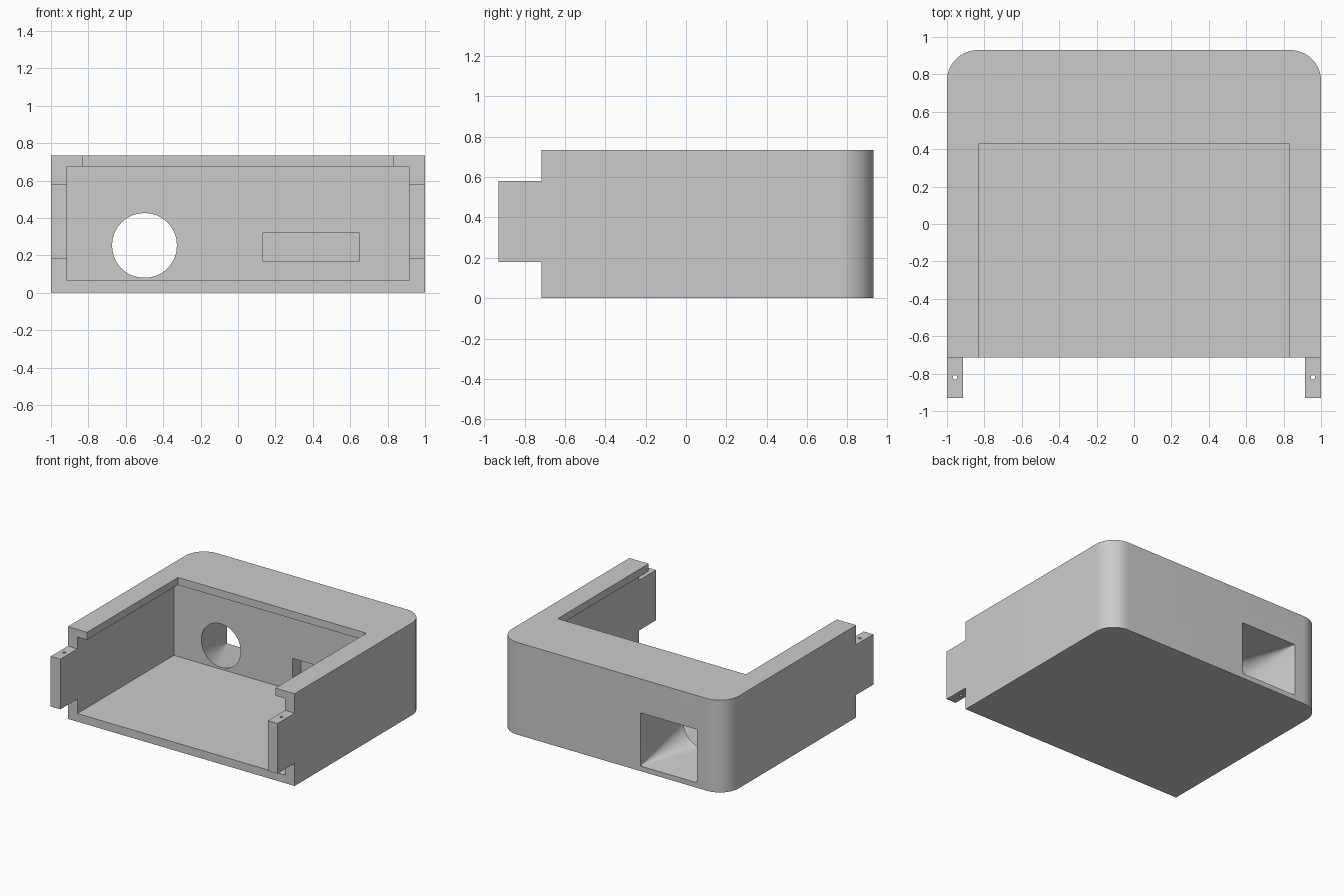
import bpy
import bmesh
from math import cos, sin, pi, radians

default = bpy.data.objects.get("Cube")
if default:
    bpy.data.objects.remove(default, do_unlink=True)

grey = bpy.data.materials.new("plain grey")
grey.use_nodes = True
grey.diffuse_color = (0.6, 0.6, 0.6, 1)
grey.node_tree.nodes["Principled BSDF"].inputs["Base Color"].default_value = grey.diffuse_color


def solid(name, points):
    """Convex solid wrapped around a set of points."""
    bm = bmesh.new()
    for p in points:
        bm.verts.new(p)
    bmesh.ops.convex_hull(bm, input=bm.verts[:])
    bmesh.ops.dissolve_limit(bm, angle_limit=radians(0.1), verts=bm.verts[:], edges=bm.edges[:])
    bmesh.ops.recalc_face_normals(bm, faces=bm.faces[:])
    mesh = bpy.data.meshes.new(name)
    bm.to_mesh(mesh)
    bm.free()
    mesh.materials.append(grey)
    obj = bpy.data.objects.new(name, mesh)
    bpy.context.collection.objects.link(obj)
    return obj


def box_points(xs, ys, zs):
    return [(x, y, z) for x in xs for y in ys for z in zs]


def ring(cx, cy, r, count):
    return [(cx + r * cos(2 * pi * i / count), cy + r * sin(2 * pi * i / count))
            for i in range(count)]


# Main sizes
height, front, back, tab_front = 0.735, -0.715, 0.93, -0.93
inner_x, inner_back, radius = 0.915, 0.5, 0.165

# Outer block: square front corners, rounded back corners
plan = [(-1, tab_front), (1, tab_front)]
for side in (-1, 1):
    for i in range(17):
        a = pi / 2 * i / 16
        plan.append((side * (1 - radius + radius * cos(a)), back - radius + radius * sin(a)))
housing = solid("housing", [(x, y, z) for x, y in plan for z in (0, height)])

# Cavity, top opening, and the steps that leave the two front tabs
cutters = [
    solid("cavity_cutter", box_points((-inner_x, inner_x), (-1.2, inner_back), (0.065, 0.675))),
    solid("top_opening_cutter", box_points((-0.83, 0.83), (-1.1, 0.43), (0.5, 1))),
    solid("tab_top_cutter", box_points((-1.1, 1.1), (-1.3, front), (0.58, 1.1))),
    solid("tab_bottom_cutter", box_points((-1.1, 1.1), (-1.3, front), (-0.2, 0.18))),
]

# Funnel port: round inside, rectangular at the back
funnel = [(x, inner_back - 0.005, z) for x, z in ring(-0.5, 0.253, 0.172, 64)]
funnel += box_points((-0.75, -0.25), (back + 0.005,), (0.04, 0.465))
cutters.append(solid("funnel_cutter", funnel))

# Shallow slot in the inner back wall
cutters.append(solid("slot_cutter", box_points((0.13, 0.65), (0.4, 0.61), (0.17, 0.32))))

# Pin holes through the tabs
for side in (-1, 1):
    cutters.append(solid("pin_hole_cutter", [
        (x, y, z) for x, y in ring(side * 0.957, -0.82, 0.012, 20) for z in (0.1, 0.65)]))

bpy.ops.object.select_all(action="DESELECT")
bpy.context.view_layer.objects.active = housing
housing.select_set(True)
for cutter in cutters:
    cutter.hide_render = True
    mod = housing.modifiers.new(cutter.name, "BOOLEAN")
    mod.operation = "DIFFERENCE"
    mod.solver = "EXACT"
    mod.object = cutter
    bpy.ops.object.modifier_apply(modifier=mod.name)
    bpy.data.objects.remove(cutter, do_unlink=True)

bpy.ops.object.shade_smooth_by_angle(angle=radians(30))
